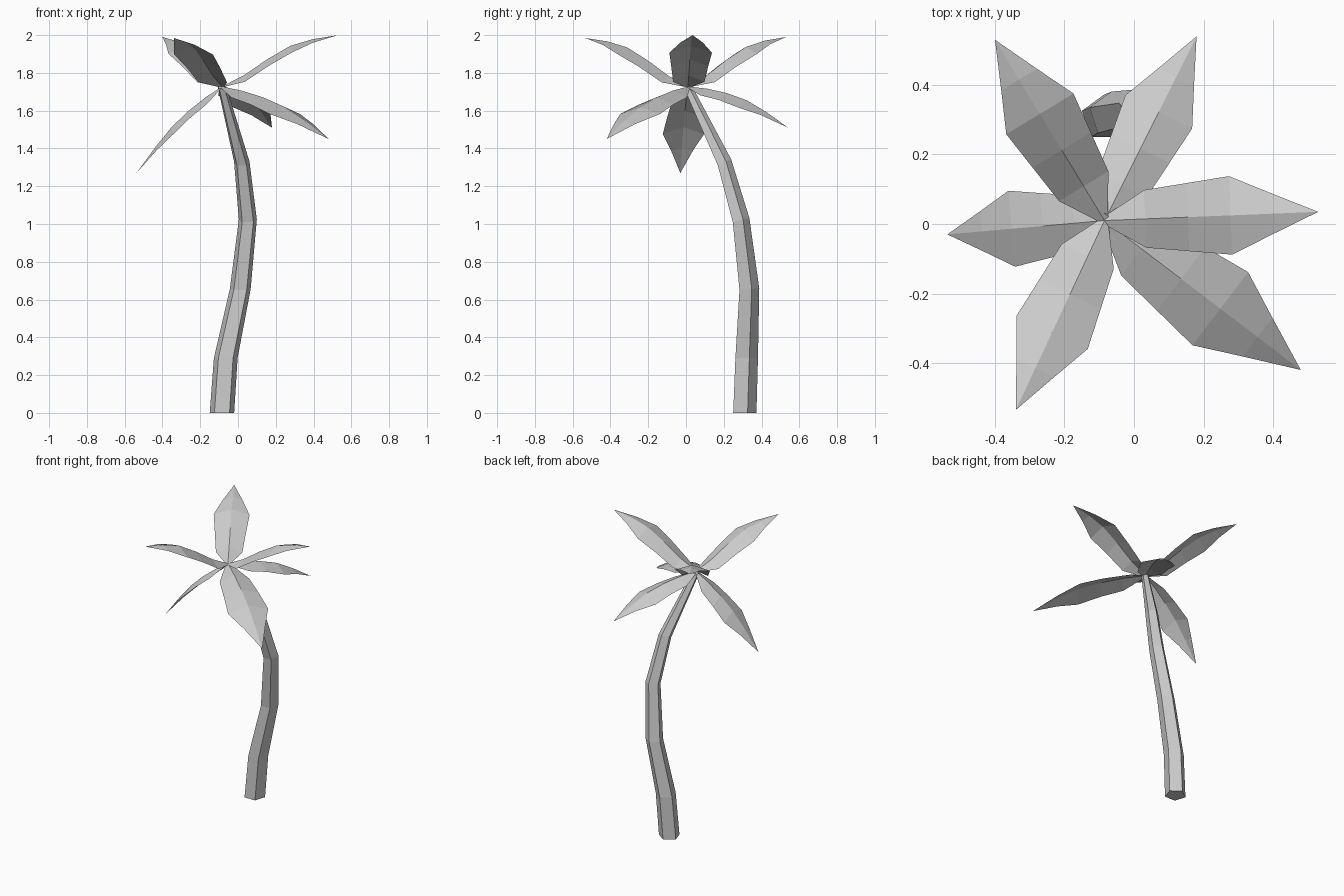
import bpy, bmesh, math
from mathutils import Vector, Matrix

if "Cube" in bpy.data.objects:
    bpy.data.objects.remove(bpy.data.objects["Cube"])


def finish(name, bm):
    bmesh.ops.recalc_face_normals(bm, faces=bm.faces)
    mesh = bpy.data.meshes.new(name)
    bm.to_mesh(mesh)
    bm.free()
    obj = bpy.data.objects.new(name, mesh)
    bpy.context.collection.objects.link(obj)
    return obj


# Trunk: bent five-sided tube (x, y, z, radius, tilt in degrees)
path = [(-.085, .305, 0, .068, 0), (-.065, .315, .29, .066, 0),
        (.012, .33, .655, .058, 4), (.052, .287, 1.02, .050, 14),
        (.02, .20, 1.325, .043, 25), (-.085, .008, 1.725, .024, 24)]
bm = bmesh.new()
rings = []
for x, y, z, r, tilt in path:
    rot = Matrix.Rotation(math.radians(tilt), 3, 'X')
    ring = []
    for i in range(5):
        a = math.pi / 2 + i * math.tau / 5
        ring.append(bm.verts.new(Vector((x, y, z)) + rot @ Vector((r * math.cos(a), r * math.sin(a), 0))))
    rings.append(ring)
for lo, hi in zip(rings, rings[1:]):
    for i in range(5):
        j = (i + 1) % 5
        bm.faces.new((lo[i], lo[j], hi[j], hi[i]))
bm.faces.new(rings[0][::-1])
bm.faces.new(rings[-1])
finish("trunk", bm)

# Leaves: roof-folded blades running from the crown to a pointed tip
CROWN = Vector((-.085, .01, 1.728))
STATIONS = [0, .19, .39, .59, .78, 1]
WIDTH = [.012, .083, .098, .113, .06, 0]
FOLD = [.004, .035, .037, .037, .018, 0]
RISING = [0, .008, .038, .055, .038, 0]
FALLING = [0, .03, .05, .055, .036, 0]


def leaf(name, tip, scale=1.0):
    span = Vector(tip) - CROWN
    side = Vector((-span.y, span.x, 0)).normalized()
    bump = RISING if span.z > 0 else FALLING
    bm = bmesh.new()
    rows = []
    for t, w, f, b in zip(STATIONS, WIDTH, FOLD, bump):
        mid = CROWN + span * t + Vector((0, 0, b))
        if w == 0:
            rows.append([bm.verts.new(mid)] * 3)
            continue
        drop = Vector((0, 0, -f))
        rows.append([bm.verts.new(mid + side * w * scale + drop), bm.verts.new(mid),
                     bm.verts.new(mid - side * w * scale + drop)])
    for a, b in zip(rows, rows[1:]):
        for i in range(2):
            corners = [a[i], a[i + 1], b[i + 1], b[i]]
            bm.faces.new(list(dict.fromkeys(corners)))
    finish(name, bm)


leaf("leaf_back_left", (-.40, .53, 1.99))
leaf("leaf_back_right", (.18, .54, 1.51), .95)
leaf("leaf_right", (.53, .035, 2.0))
leaf("leaf_front_right", (.48, -.42, 1.45), 1.17)
leaf("leaf_front_left", (-.34, -.535, 1.985))
leaf("leaf_left", (-.537, -.03, 1.27), .97)
